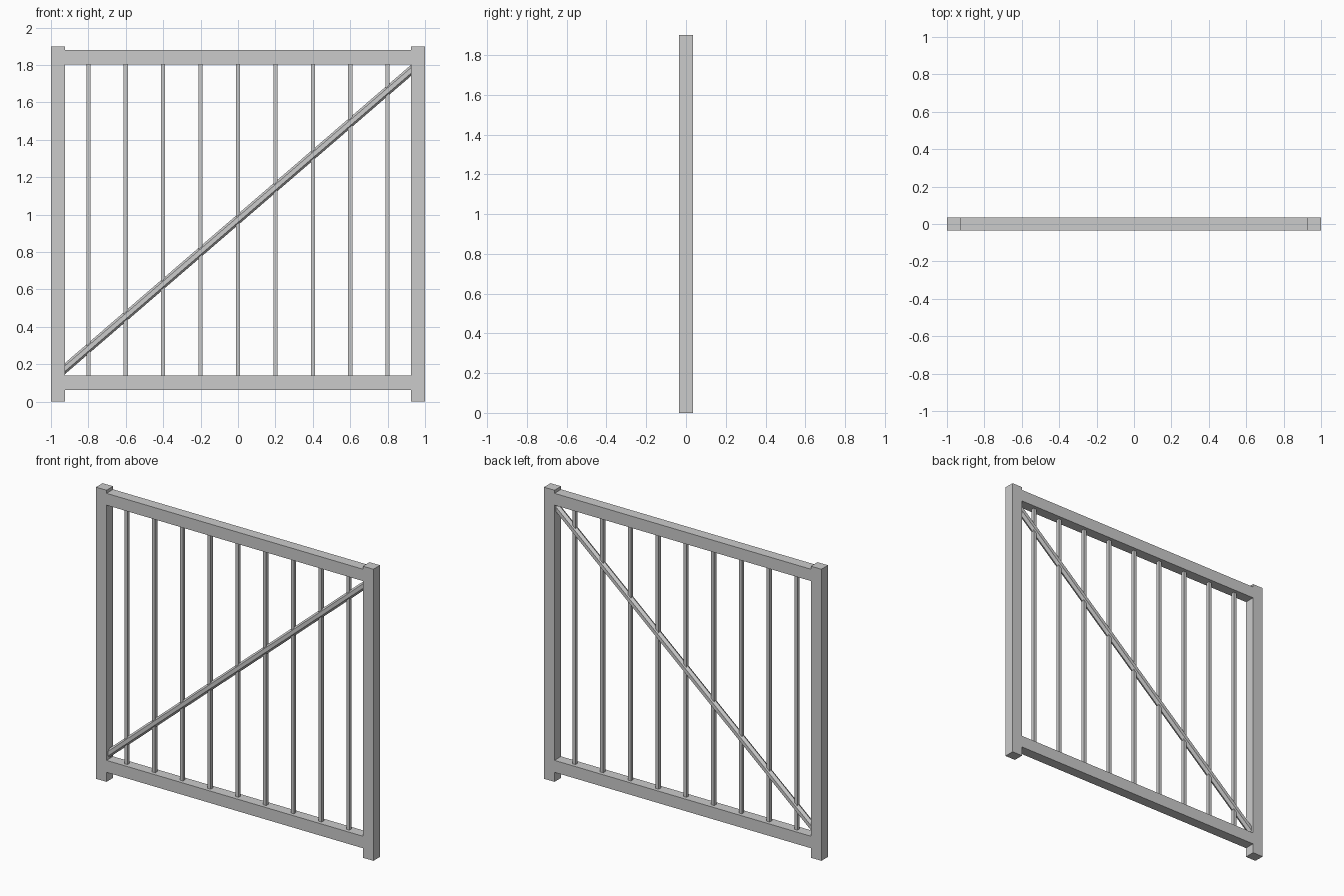
import bpy
from math import atan2, hypot, pi
from mathutils import Matrix

if "Cube" in bpy.data.objects:
    bpy.data.objects.remove(bpy.data.objects["Cube"])

DEPTH = 0.068


def box(name, x0, x1, z0, z1, depth):
    bpy.ops.mesh.primitive_cube_add(size=1)
    o = bpy.context.object
    o.name = name
    o.data.transform(Matrix.Diagonal((x1 - x0, depth, z1 - z0, 1)))
    o.location = ((x0 + x1) / 2, 0, (z0 + z1) / 2)
    return o


# Side posts
box("left_post", -1, -0.924, 0, 1.9, DEPTH)
box("right_post", 0.924, 1, 0, 1.9, DEPTH)

# Horizontal rails
box("bottom_rail", -0.924, 0.924, 0.062, 0.14, DEPTH)
box("top_rail", -0.924, 0.924, 1.803, 1.88, DEPTH)

# Upright bars
for i in range(9):
    x = -0.8 + 0.2 * i
    box(f"upright_bar_{i + 1}", x - 0.011, x + 0.011, 0.14, 1.803, 0.022)

# Six-sided diagonal brace, flat side to the front, ends set into the posts
dx, dz = 1.848, 1.592
bpy.ops.mesh.primitive_cylinder_add(vertices=6, radius=0.0225, depth=hypot(dx, dz) + 0.04)
brace = bpy.context.object
brace.name = "diagonal_brace"
brace.data.transform(Matrix.Rotation(pi / 2, 4, 'Z'))
brace.location = (0, 0, 0.974)
brace.rotation_euler = (0, atan2(dx, dz), 0)
